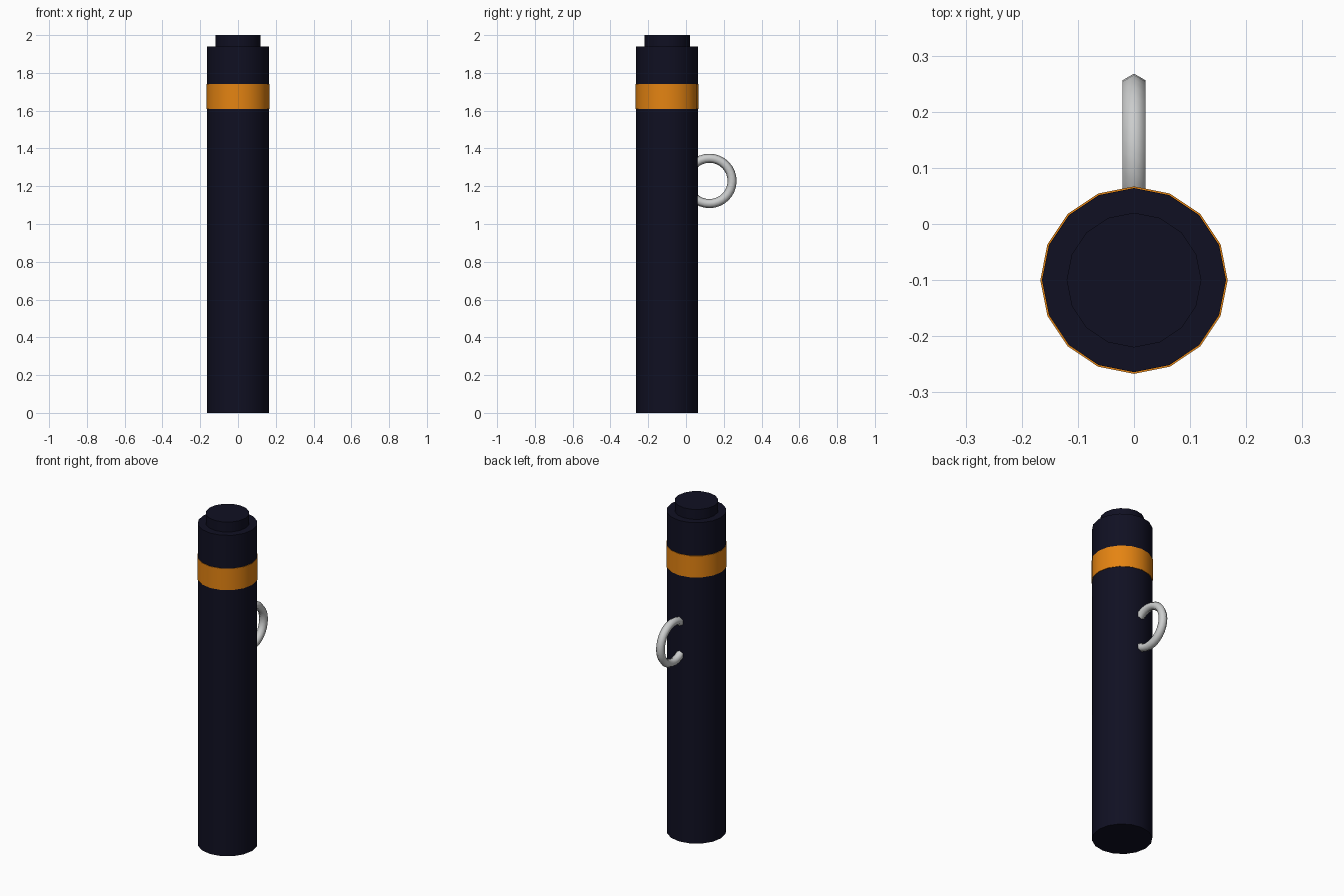
import bpy
import math

cube = bpy.data.objects.get("Cube")
if cube:
    bpy.data.objects.remove(cube, do_unlink=True)

AXIS_Y = -0.10  # centre line of the tube


def material(name, rgb):
    mat = bpy.data.materials.new(name)
    mat.use_nodes = True
    color = (*rgb, 1.0)
    mat.diffuse_color = color
    mat.node_tree.nodes["Principled BSDF"].inputs["Base Color"].default_value = color
    return mat


def finish(name, mat):
    obj = bpy.context.object
    obj.name = name
    obj.data.materials.append(mat)
    bpy.ops.object.shade_smooth_by_angle(angle=math.radians(62))
    return obj


def cylinder(name, radius, bottom, top, mat):
    bpy.ops.mesh.primitive_cylinder_add(
        vertices=16, radius=radius, depth=top - bottom,
        location=(0, AXIS_Y, (bottom + top) / 2))
    return finish(name, mat)


navy = material("dark navy", (0.005, 0.005, 0.016))
orange = material("orange", (0.78, 0.23, 0.006))
silver = material("silver grey", (0.6, 0.61, 0.61))

# Tube, stepped top and coloured band
cylinder("body", 0.164, 0, 1.94, navy)
cylinder("top_cap", 0.12, 1.92, 2.0, navy)
cylinder("band", 0.167, 1.61, 1.74, orange)

# Upright ring set into the back of the tube
bpy.ops.mesh.primitive_torus_add(
    major_radius=0.12, minor_radius=0.024, major_segments=32, minor_segments=6,
    location=(0, 0.124, 1.228), rotation=(0, math.pi / 2, 0))
finish("clip_ring", silver)
